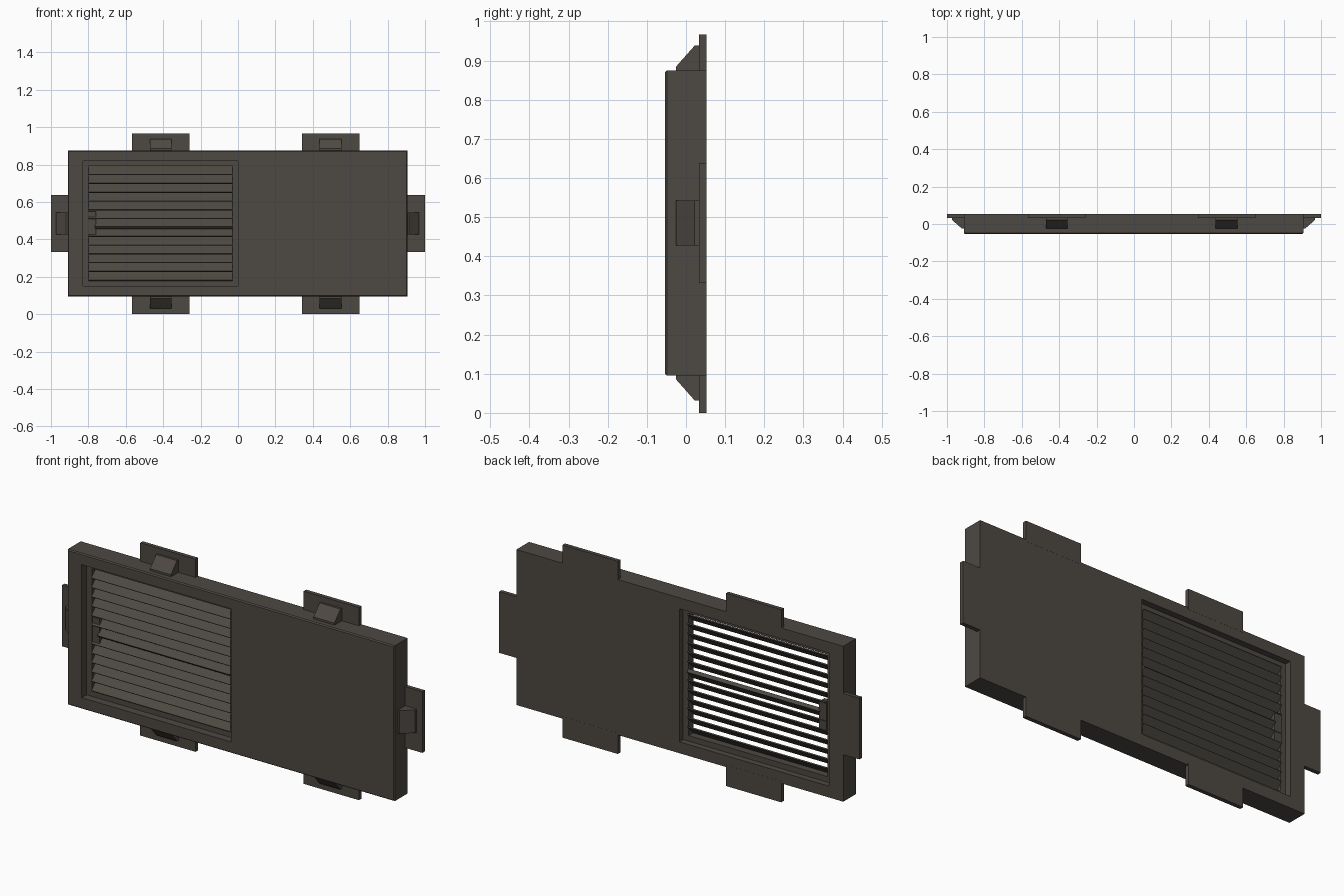
import bpy, bmesh, math
from mathutils import Matrix, Vector

if "Cube" in bpy.data.objects:
    bpy.data.objects.remove(bpy.data.objects["Cube"])

mat = bpy.data.materials.new("dark warm grey")
mat.diffuse_color = (0.075, 0.066, 0.055, 1)
mat.use_nodes = True
mat.node_tree.nodes["Principled BSDF"].inputs["Base Color"].default_value = mat.diffuse_color


def finish(name, bm):
    bmesh.ops.recalc_face_normals(bm, faces=bm.faces)
    me = bpy.data.meshes.new(name)
    bm.to_mesh(me)
    bm.free()
    me.materials.append(mat)
    ob = bpy.data.objects.new(name, me)
    bpy.context.collection.objects.link(ob)
    return ob


def box(name, x0, x1, y0, y1, z0, z1, tilt=0):
    bm = bmesh.new()
    bmesh.ops.create_cube(bm, size=1)
    c = Vector(((x0 + x1) / 2, (y0 + y1) / 2, (z0 + z1) / 2))
    m = Matrix.Translation(c) @ Matrix.Rotation(tilt, 4, 'X') @ Matrix.Diagonal((x1 - x0, y1 - y0, z1 - z0, 1))
    bmesh.ops.transform(bm, matrix=m, verts=bm.verts)
    return finish(name, bm)


# Panel with stepped window: rectangles (x0, x1, z0, z1, y) bridged in a closed ring
loops = [(-.91, .905, .095, .875, .0525), (-.91, .905, .095, .875, -.048),
         (-.905, .90, .10, .87, -.054), (-.83, 0, .152, .82, -.054),
         (-.83, 0, .152, .82, -.015), (-.80, -.03, .18, .793, -.015),
         (-.80, -.03, .18, .793, .022), (-.83, 0, .152, .82, .022),
         (-.83, 0, .152, .82, .0525)]
bm = bmesh.new()
rings = [[bm.verts.new(p) for p in ((a, y, c), (b, y, c), (b, y, d), (a, y, d))]
         for a, b, c, d, y in loops]
for i, r in enumerate(rings):
    n = rings[(i + 1) % len(rings)]
    for k in range(4):
        j = (k + 1) % 4
        bm.faces.new((r[k], r[j], n[j], n[k]))
finish("vent_panel", bm)

# Louvre slats, low at the front and high at the back; thicker middle one
pitch = .0471
for i in range(13):
    z = .204 + i * pitch
    mid = i == 6
    t = .009 if mid else .003
    box("middle_slat" if mid else "slat", -.765 if mid else -.80, -.03,
        .006 - .033, .006 + .033, z - t, z + t, math.radians(45))

# Adjuster block at the slats' left end
box("adjuster_block", -.80, -.76, -.012, .03, .415, .55)


# Mounting tab with a wedge rib, built pointing up and rotated about the panel edge
def tab(name, edge, angle, length, rib_reach):
    m = Matrix.Translation(edge) @ Matrix.Rotation(angle, 4, 'Y')
    plate = box(name + "_plate", -.1535, .1535, .033, .053, -.01, length)
    plate.data.transform(m)
    bm = bmesh.new()
    prof = [(-.025, -.005), (-.025, .01), (.022, rib_reach), (.034, rib_reach), (.034, -.005)]
    f = bm.faces.new([bm.verts.new((-.058, y, z)) for y, z in prof])
    ext = bmesh.ops.extrude_face_region(bm, geom=[f])["geom"]
    bmesh.ops.translate(bm, vec=(.116, 0, 0), verts=[v for v in ext if isinstance(v, bmesh.types.BMVert)])
    # keep the start cap so the wedge stays closed
    bmesh.ops.holes_fill(bm, edges=[e for e in bm.edges if e.is_boundary])
    finish(name + "_rib", bm).data.transform(m)


for x in (-.4125, .495):
    tab("top_tab", (x, 0, .875), 0, .092, .063)
    tab("bottom_tab", (x, 0, .095), math.pi, .095, .063)
tab("right_tab", (.905, 0, .485), math.pi / 2, .095, .063)
tab("left_tab", (-.91, 0, .485), -math.pi / 2, .09, .063)
